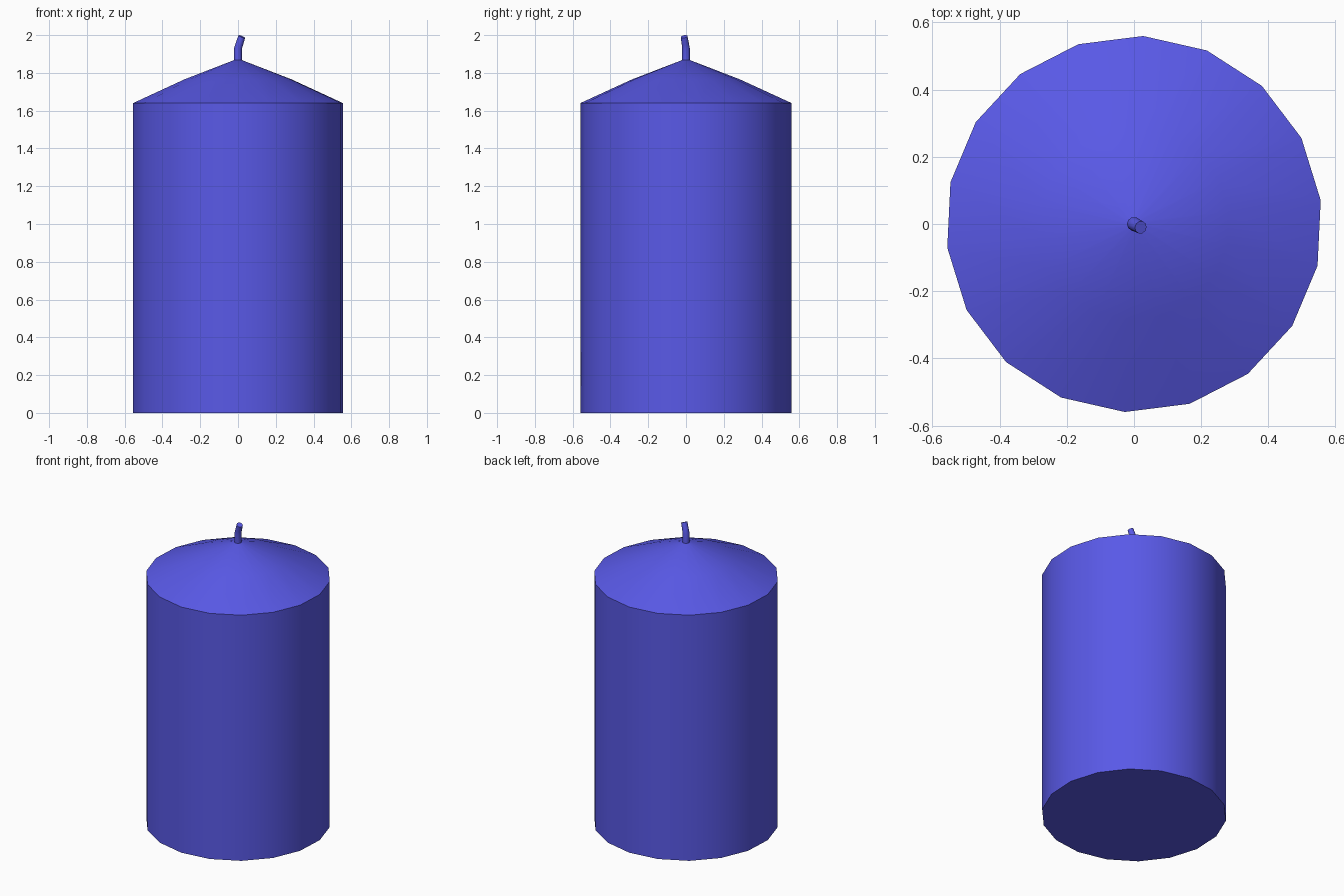
import bpy, bmesh, math
from mathutils import Vector

if "Cube" in bpy.data.objects:
    bpy.data.objects.remove(bpy.data.objects["Cube"])

wax = bpy.data.materials.new("blue_wax")
wax.diffuse_color = (0.1, 0.1, 0.8, 1)
wax.use_nodes = True
wax.node_tree.nodes["Principled BSDF"].inputs["Base Color"].default_value = wax.diffuse_color


def loft(name, rings, sides, start, smooth_angle):
    """Skin circular rings given as (centre, direction, radius), with closed ends."""
    bm = bmesh.new()
    loops = []
    for centre, direction, radius in rings:
        turn = Vector((0, 0, 1)).rotation_difference(Vector(direction))
        loop = []
        for i in range(sides):
            a = start + math.tau * i / sides
            p = Vector((radius * math.cos(a), radius * math.sin(a), 0))
            loop.append(bm.verts.new(Vector(centre) + turn @ p))
        loops.append(loop)
    for low, high in zip(loops, loops[1:]):
        for i in range(sides):
            j = (i + 1) % sides
            bm.faces.new((low[i], low[j], high[j], high[i]))
    bm.faces.new(loops[0][::-1])
    bm.faces.new(loops[-1])
    bmesh.ops.recalc_face_normals(bm, faces=bm.faces)
    mesh = bpy.data.meshes.new(name)
    bm.to_mesh(mesh)
    bm.free()
    mesh.materials.append(wax)
    obj = bpy.data.objects.new(name, mesh)
    bpy.context.collection.objects.link(obj)
    bpy.ops.object.select_all(action='DESELECT')
    obj.select_set(True)
    bpy.context.view_layer.objects.active = obj
    bpy.ops.object.shade_smooth_by_angle(angle=math.radians(smooth_angle))
    return obj


# Eighteen-sided body with a gently domed conical top
profile = [(0.56, 0), (0.56, 1.64), (0.285, 1.766), (0.02, 1.868)]
loft("candle_body", [((0, 0, z), (0, 0, 1), r) for r, z in profile],
     18, math.radians(7.2), 30)

# Wick: upright, then leaning to the front right
wick = [((0, 0, 1.85), (0, 0, 1), 0.021),
        ((0, 0, 1.93), (0.1, -0.05, 1), 0.021),
        ((0.008, -0.004, 1.955), (0.35, -0.17, 1), 0.02),
        ((0.02, -0.01, 1.992), (0.42, -0.2, 1), 0.019)]
loft("wick", wick, 10, 0, 50)
